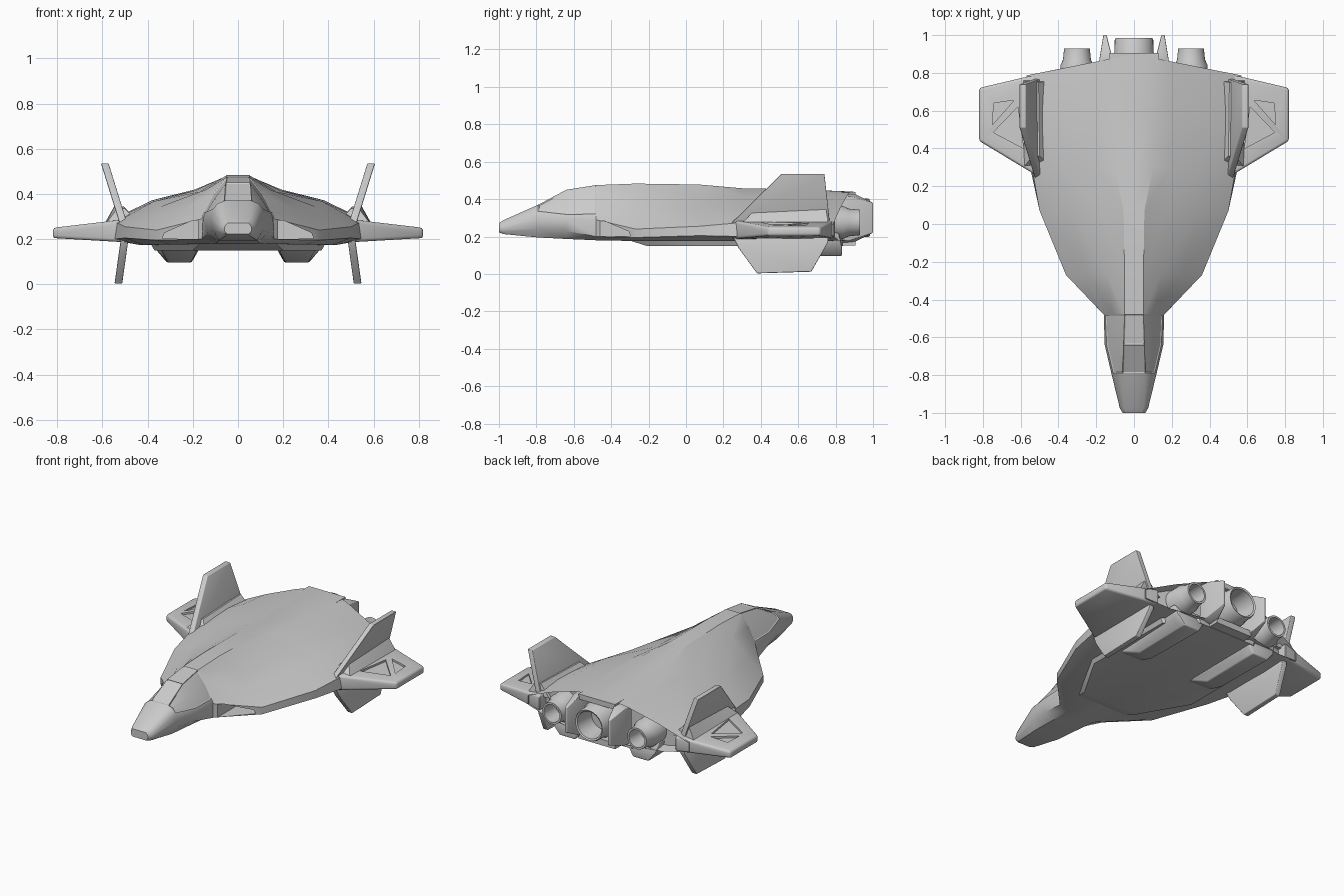
import bpy, bmesh, math

if "Cube" in bpy.data.objects:
    bpy.data.objects.remove(bpy.data.objects["Cube"])

parts = []

def finish(name, bm, mirror=True, bevel=0.0, angle=30, cutter=None):
    """Turn a bmesh into a finished, mirrored, smooth-by-angle object."""
    me = bpy.data.meshes.new(name)
    bm.to_mesh(me)
    bm.free()
    ob = bpy.data.objects.new(name, me)
    bpy.context.collection.objects.link(ob)
    if bevel:
        m = ob.modifiers.new("bevel", 'BEVEL')
        m.width, m.segments, m.limit_method = bevel, 3, 'ANGLE'
    if mirror:
        ob.modifiers.new("mirror", 'MIRROR').merge_threshold = 0.0005
    if cutter:
        m = ob.modifiers.new("cut", 'BOOLEAN')
        m.object, m.operation, m.solver = cutter, 'DIFFERENCE', 'EXACT'
    parts.append((ob, angle))
    return ob

def hull(points):
    """Convex solid round a few corner points."""
    bm = bmesh.new()
    for p in points:
        bm.verts.new(p)
    r = bmesh.ops.convex_hull(bm, input=bm.verts)
    bmesh.ops.delete(bm, geom=[v for v in bm.verts if not v.link_faces], context='VERTS')
    bmesh.ops.dissolve_limit(bm, angle_limit=0.01, verts=bm.verts, edges=bm.edges)
    bmesh.ops.recalc_face_normals(bm, faces=bm.faces)
    return bm

def make_cutter(name, bms):
    me = bpy.data.meshes.new(name)
    out = bmesh.new()
    for b in bms:
        b.to_mesh(me)
        b.free()
        out.from_mesh(me)
    out.to_mesh(me)
    out.free()
    ob = bpy.data.objects.new(name, me)
    bpy.context.collection.objects.link(ob)
    ob.modifiers.new("mirror", 'MIRROR').use_mirror_merge = False
    ob.hide_render = True
    return ob

# Fuselage: half cross-sections (x, z) from spine to belly, lofted along y
sections = [
    (-1.00, [(.045, .272), (.055, .262), (.06, .25), (.06, .238), (.055, .228), (.045, .222)]),
    (-0.975, [(.05, .288), (.068, .272), (.074, .255), (.075, .24), (.07, .225), (.055, .213)]),
    (-0.79, [(.06, .37), (.09, .358), (.11, .335), (.12, .29), (.11, .24), (.085, .195)]),
    (-0.64, [(.055, .45), (.105, .385), (.145, .318), (.155, .29), (.135, .23), (.09, .187)]),
    (-0.48, [(.05, .475), (.11, .40), (.152, .32), (.16, .29), (.16, .20), (.10, .18)]),
    (-0.27, [(.05, .483), (.14, .42), (.25, .33), (.36, .24), (.36, .195), (.30, .176)]),
    (0.07, [(.055, .478), (.17, .41), (.34, .345), (.50, .255), (.50, .205), (.42, .175)]),
    (0.30, [(.10, .458), (.19, .415), (.37, .368), (.54, .275), (.55, .20), (.44, .175)]),
    (0.60, [(.11, .452), (.19, .42), (.38, .372), (.57, .28), (.58, .20), (.44, .175)]),
    (0.90, [(.11, .44), (.19, .42), (.38, .35), (.57, .265), (.57, .205), (.40, .178)]),
]
bm = bmesh.new()
rings = []
for y, pts in sections:
    full = [(0, pts[0][1])] + pts + [(0, pts[-1][1])]
    skew = 0.2 if y == 0.90 else 0          # swept trailing edge
    rings.append([bm.verts.new((x, y - skew * x, z)) for x, z in full])
strip = {}
for i in range(len(rings) - 1):
    for j in range(7):
        a, b = rings[i], rings[i + 1]
        strip[i, j] = bm.faces.new((a[j], a[j + 1], b[j + 1], b[j]))
nose = bm.faces.new(rings[0])
tail = bm.faces.new(rings[-1])
bmesh.ops.recalc_face_normals(bm, faces=bm.faces)
bm.normal_update()
if nose.normal.y > 0:
    bmesh.ops.reverse_faces(bm, faces=bm.faces)
# Canopy panes: sunk panels
for group in ([(2, 0)], [(3, 0)], [(2, 1), (2, 2), (3, 1), (3, 2)]):
    bmesh.ops.inset_region(bm, faces=[strip[k] for k in group], thickness=0.006,
                           depth=-0.004, use_boundary=False, use_even_offset=True)
# Hollow tail
bmesh.ops.inset_region(bm, faces=[tail], thickness=0.012, depth=0, use_boundary=False)
for v in tail.verts:
    v.co.y -= 0.07
for v in bm.verts:
    if abs(v.co.x) < 0.006:
        v.co.x = 0

# Air intakes cut into the slanted shoulders
intake = make_cutter("intake_cutter", [hull(
    [(x, y, z) for y in (-0.6, -0.12) for x, z in
     ((.178, .20), (.178, .283), (.20, .283), (.325, .228), (.335, .203))])])
finish("fuselage", bm, angle=28, cutter=intake)

# Wings with two sunk triangular panels
def wing_top(x):
    return .29 - (x - .48) * .118

panels = []
for tri in ([(.585, .40), (.745, .485), (.615, .62)], [(.75, .525), (.742, .64), (.635, .655)]):
    panels.append(hull([(x, y, wing_top(x) + d) for x, y in tri for d in (-.012, .05)]))
outline = [(.48, .235, .185), (.82, .44, .205), (.82, .72, .205), (.48, .80, .19)]
wing = hull([(x, y, z) for x, y, b in outline for z in (b, wing_top(x))])
finish("wing", wing, bevel=0.014, cutter=make_cutter("panel_cutter", panels))

# Canted tail fins above and below each wing
def fin(name, profile, centre, t=.017):
    pts = [(centre(z) + s, y, z) for y, z in profile for s in (-t, t)]
    finish(name, hull(pts), bevel=0.004)

fin("upper_fin", [(.22, .25), (.29, .31), (.51, .535), (.74, .535), (.765, .31), (.77, .25)],
    lambda z: .52 + (z - .31) * .31)
fin("lower_fin", [(.25, .20), (.28, .14), (.38, .003), (.67, .012), (.76, .17), (.76, .20)],
    lambda z: .53 - z * .14)
# Flared root that blends the upper fin into the wing
finish("fin_root", hull([(.44, .30, .27), (.585, .30, .27), (.44, .76, .27), (.59, .76, .27),
                         (.50, .36, .335), (.535, .36, .335), (.505, .75, .345), (.548, .75, .345)]))

# Belly plate
plate = [(0, -.30, .178), (.17, -.30, .178), (0, -.21, .15), (.20, -.21, .15), (.37, .08, .15),
         (.37, .70, .15), (0, .84, .15), (.20, .84, .15)]
finish("belly_plate", hull(plate + [(x * 1.06, y, .19) for x, y, z in plate]))

# Engine pods under the tail
pod = [(.18, .28, .15), (.34, .28, .15), (.21, .41, .097), (.31, .41, .097)]
for y in (.79, .835):
    pod += [(.205, y, .097), (.315, y, .097), (.175, y, .15), (.36, y, .15),
            (.18, y - .02, .22), (.38, y - .02, .22)]
finish("engine_pod", hull(pod), bevel=0.008)

# Nozzles: turned profiles (radius, y)
def nozzle(name, x, z, profile, mirror):
    bm = bmesh.new()
    vs = [bm.verts.new((x + r, y, z)) for r, y in profile]
    es = [bm.edges.new(p) for p in zip(vs, vs[1:])]
    bmesh.ops.spin(bm, geom=vs + es, cent=(x, 0, z), axis=(0, 1, 0),
                   angle=2 * math.pi, steps=32, use_merge=True)
    bmesh.ops.remove_doubles(bm, verts=bm.verts, dist=1e-5)
    bmesh.ops.recalc_face_normals(bm, faces=bm.faces)
    finish(name, bm, mirror=mirror)

nozzle("side_nozzle", .302, .275, [(0, .70), (.088, .70), (.088, .84), (.074, .87), (.068, .93),
                                   (.056, .93), (.05, .82), (0, .82)], True)
nozzle("main_nozzle", 0, .30, [(0, .75), (.115, .75), (.113, .89), (.104, .91), (.102, .975), (.096, .985),
                               (.086, .98), (.075, .85), (0, .85)], False)

# Cowl round the main nozzle: side plates plus lips above and below
finish("cowl_plate", hull([(.105, .82, .16), (.19, .82, .18), (.105, .82, .43), (.19, .82, .41),
                           (.12, .90, .17), (.182, .88, .18), (.12, .90, .43), (.182, .88, .415),
                           (.145, 1.0, .22), (.162, 1.0, .22), (.145, 1.0, .38), (.162, 1.0, .38)]),
       bevel=0.004)
for name, z0, z1 in (("cowl_lip_top", .405, .438), ("cowl_lip_bottom", .152, .19)):
    finish(name, hull([(s * x, y, z) for s in (-1, 1) for x, y in ((.13, .70), (.13, .905))
                       for z in (z0, z1)]), mirror=False)

# Apply modifiers, then smooth shading that keeps hard edges
for ob, angle in parts:
    bpy.ops.object.select_all(action='DESELECT')
    ob.select_set(True)
    bpy.context.view_layer.objects.active = ob
    bpy.ops.object.convert(target='MESH')
    bpy.ops.object.shade_smooth_by_angle(angle=math.radians(angle))
for ob in [o for o in bpy.data.objects if o.name.endswith("cutter")]:
    bpy.data.objects.remove(ob)
